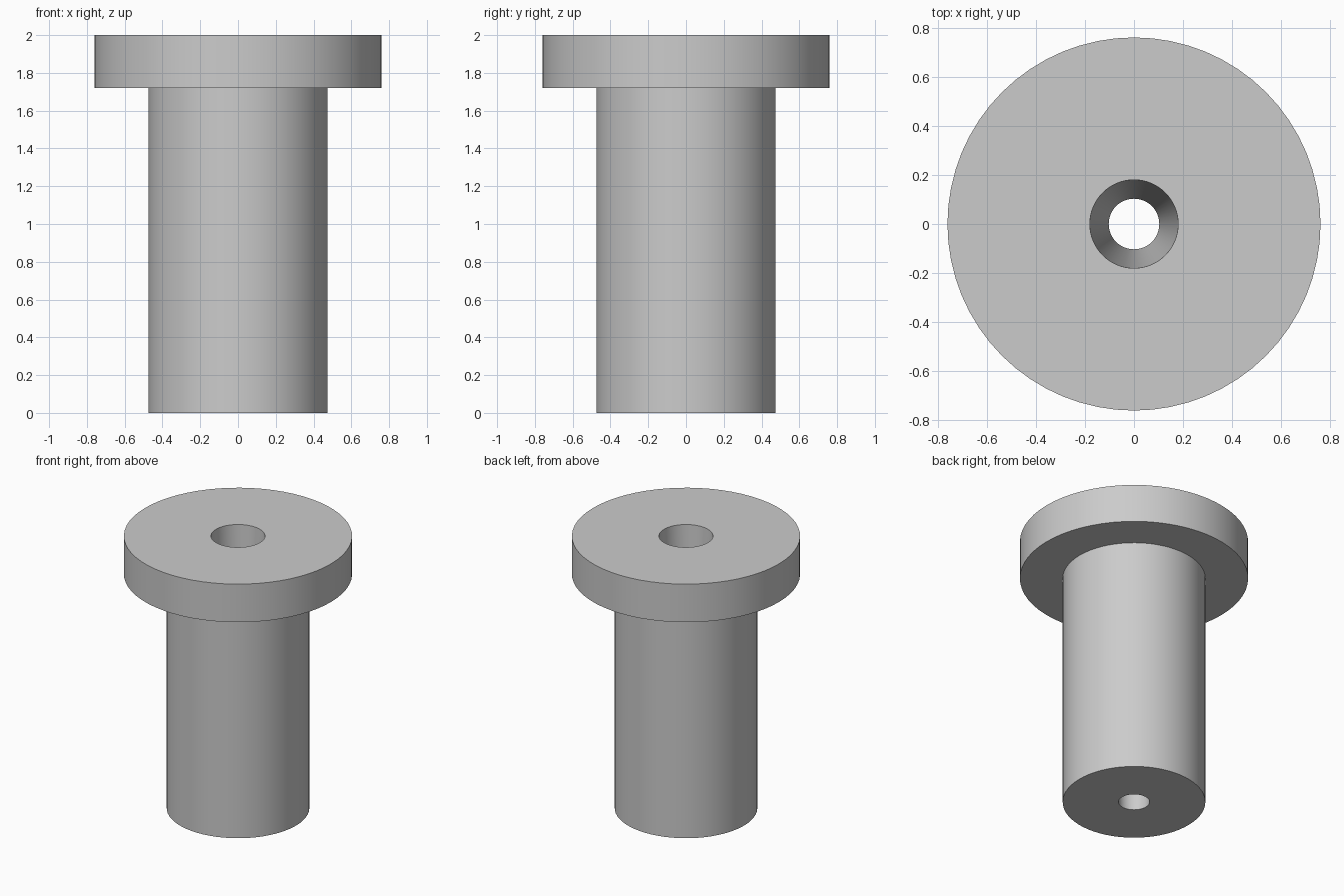
import bpy
import bmesh
import math
from mathutils import Vector

cube = bpy.data.objects.get("Cube")
if cube:
    bpy.data.objects.remove(cube, do_unlink=True)

SEGMENTS = 64
HEIGHT = 2.0
FLANGE_BOTTOM = 1.72
FLANGE_RADIUS = 0.76
SHAFT_RADIUS = 0.475
HOLE_TOP_RADIUS = 0.18
HOLE_BOTTOM_RADIUS = 0.103

# Plain grey metal
metal = bpy.data.materials.new("grey metal")
metal.use_nodes = True
grey = (0.6, 0.6, 0.6, 1.0)
metal.diffuse_color = grey
metal.node_tree.nodes["Principled BSDF"].inputs["Base Color"].default_value = grey

# Closed half section (radius, height): tapered bore, shaft and flange
profile = [
    (HOLE_BOTTOM_RADIUS, 0),
    (SHAFT_RADIUS, 0),
    (SHAFT_RADIUS, FLANGE_BOTTOM),
    (FLANGE_RADIUS, FLANGE_BOTTOM),
    (FLANGE_RADIUS, HEIGHT),
    (HOLE_TOP_RADIUS, HEIGHT),
]

# Revolve the section around the vertical axis
bm = bmesh.new()
verts = [bm.verts.new((r, 0, z)) for r, z in profile]
edges = [bm.edges.new((a, b)) for a, b in zip(verts, verts[1:] + verts[:1])]
bmesh.ops.spin(bm, geom=verts + edges, cent=Vector(), axis=(0, 0, 1),
               angle=math.tau, steps=SEGMENTS, use_merge=True)
bmesh.ops.remove_doubles(bm, verts=bm.verts, dist=0.0001)
bmesh.ops.recalc_face_normals(bm, faces=bm.faces)

mesh = bpy.data.meshes.new("flanged_bushing")
bm.to_mesh(mesh)
bm.free()
mesh.materials.append(metal)
bushing = bpy.data.objects.new("flanged_bushing", mesh)
bpy.context.collection.objects.link(bushing)

# Smooth round walls with sharp rims
bpy.ops.object.select_all(action="DESELECT")
bushing.select_set(True)
bpy.context.view_layer.objects.active = bushing
bpy.ops.object.shade_smooth_by_angle(angle=math.radians(30))
